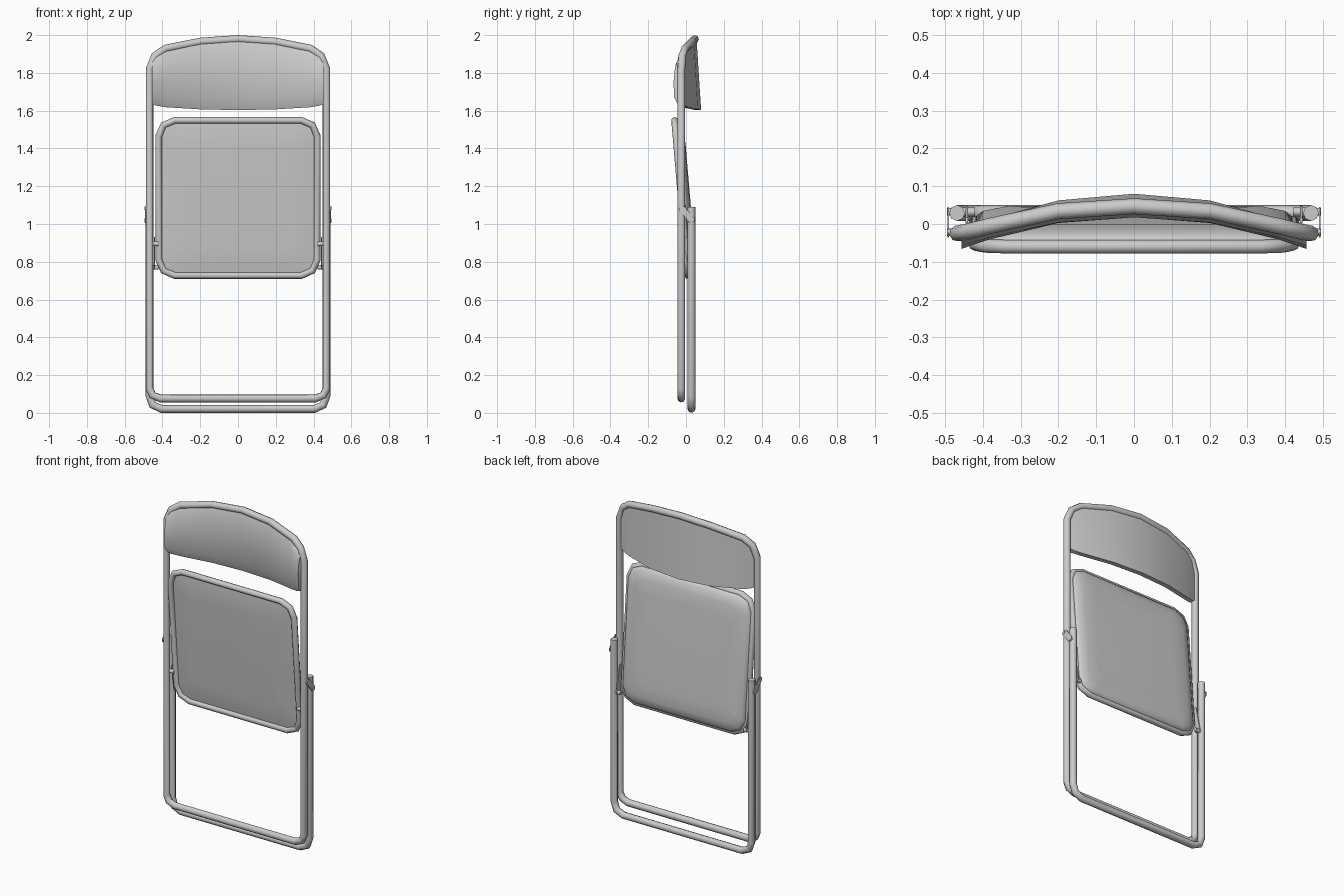
import bpy, bmesh, math
from mathutils import Vector

if "Cube" in bpy.data.objects:
    bpy.data.objects.remove(bpy.data.objects["Cube"])


def tube(name, pts, r, cyclic):
    cu = bpy.data.curves.new(name + "_path", 'CURVE')
    cu.dimensions = '3D'
    cu.bevel_depth = r
    cu.bevel_resolution = 2
    cu.use_fill_caps = True
    sp = cu.splines.new('POLY')
    sp.points.add(len(pts) - 1)
    for p, q in zip(sp.points, pts):
        p.co = (*q, 1)
    sp.use_cyclic_u = cyclic
    ob = bpy.data.objects.new(name, cu)
    bpy.context.collection.objects.link(ob)
    bpy.ops.object.select_all(action='DESELECT')
    ob.select_set(True)
    bpy.context.view_layer.objects.active = ob
    bpy.ops.object.convert(target='MESH')
    bpy.ops.object.shade_smooth_by_angle(angle=math.radians(50))


def loft(name, rings, angle=50):
    """Skin a list of equal-length closed rings and cap both ends."""
    bm = bmesh.new()
    vr = [[bm.verts.new(p) for p in ring] for ring in rings]
    n = len(vr[0])
    for a, b in zip(vr, vr[1:]):
        for i in range(n):
            j = (i + 1) % n
            bm.faces.new((a[i], a[j], b[j], b[i]))
    bm.faces.new(vr[0])
    bm.faces.new(vr[-1])
    bmesh.ops.recalc_face_normals(bm, faces=bm.faces)
    me = bpy.data.meshes.new(name)
    bm.to_mesh(me)
    bm.free()
    ob = bpy.data.objects.new(name, me)
    bpy.context.collection.objects.link(ob)
    bpy.ops.object.select_all(action='DESELECT')
    ob.select_set(True)
    bpy.context.view_layer.objects.active = ob
    bpy.ops.object.shade_smooth_by_angle(angle=math.radians(angle))


def mirrored(half):
    """Right half path ordered outwards from one end, completed on the left."""
    return half + [(-x, y, z) for x, y, z in reversed(half) if x > 0]


# front frame: front legs, bottom bar and arched top in one loop
tube("front_frame", mirrored([
    (0, 0.047, 1.979), (0.2, 0.034, 1.965), (0.385, -0.006, 1.928),
    (0.44, -0.02, 1.89), (0.468, -0.025, 1.82), (0.468, -0.025, 0.13),
    (0.453, -0.025, 0.094), (0.41, -0.025, 0.076)]), 0.021, True)

# rear leg loop, open at the top
tube("rear_legs", mirrored([
    (0.468, 0.029, 1.09), (0.468, 0.029, 0.09),
    (0.452, 0.029, 0.042), (0.405, 0.029, 0.021)]), 0.021, False)


# seat, tilted with its top towards the front
def seat_ring(inset, depth):
    hw, zt, zb, c = 0.42 - inset, 1.549 - inset, 0.727 + inset, 0.085 - inset * 0.3
    corner = [(0, c), (0.3 * c, 0.3 * c), (c, 0)]
    half = [(hw - a, zt - b) for a, b in reversed(corner)]
    half += [(hw - a, zb + b) for a, b in corner]
    return mirrored([(x, -0.06 + 0.085 * (1.549 - z) + depth, z) for x, z in half])


tube("seat_rim", seat_ring(0, 0), 0.018, True)
loft("seat_pad", [seat_ring(i, d) for i, d in (
    (0.13, -0.012), (0.06, -0.009), (0, 0.0), (0.003, 0.018),
    (0.02, 0.033), (0.06, 0.043), (0.13, 0.047))], 70)

# backrest cushion: columns of (x, back y, bottom z, top z)
cols = [(0.456, -0.016, 1.638, 1.865), (0.43, -0.008, 1.626, 1.9),
        (0.38, 0.006, 1.618, 1.927), (0.2, 0.043, 1.607, 1.964), (0, 0.056, 1.603, 1.978)]
section = [(0, 0), (0.5, 0), (1, 0), (1, 0.02), (0.85, 0.042),
           (0.5, 0.05), (0.14, 0.047), (0, 0.03)]
cols += [(-x, y, b, t) for x, y, b, t in reversed(cols[:-1])]
rings = []
for x, y, b, t in cols:
    flare = 0.024 * (1 - (x / 0.456) ** 2)
    rings.append([(x, y + flare * (1 - s) - d, b + (t - b) * s) for s, d in section])
loft("backrest", rings, 60)


# flat links and pivots on both sides
def plate(name, x, thick, a, b, width):
    a, b = Vector(a), Vector(b)
    u = (b - a).normalized()
    v = Vector((-u.y, u.x)) * width / 2
    w = u * width * 0.3
    shape = [a + v, a - w + v * 0.4, a - w - v * 0.4, a - v,
             b - v, b + w - v * 0.4, b + w + v * 0.4, b + v]
    loft(name, [[(x + s * thick / 2, p.x, p.y) for p in shape] for s in (-1, 1)], 30)


def pin(name, x0, x1, y, z, r):
    loft(name, [[(x, y + r * math.cos(k * math.pi / 4), z + r * math.sin(k * math.pi / 4))
                 for k in range(8)] for x in (x0, x1)])


for s, side in ((1, "right"), (-1, "left")):
    plate("hinge_link_" + side, s * 0.491, 0.005, (-0.022, 1.083), (0.032, 1.018), 0.034)
    pin("front_hinge_pin_" + side, s * 0.46, s * 0.495, -0.022, 1.083, 0.01)
    pin("rear_hinge_pin_" + side, s * 0.46, s * 0.495, 0.032, 1.018, 0.01)
    plate("seat_bracket_" + side, s * 0.442, 0.006, (0.0, 0.92), (0.03, 0.77), 0.035)
    pin("seat_pivot_" + side, s * 0.42, s * 0.468, -0.018, 0.895, 0.012)
    pin("seat_rear_pivot_" + side, s * 0.42, s * 0.468, 0.032, 0.77, 0.012)
